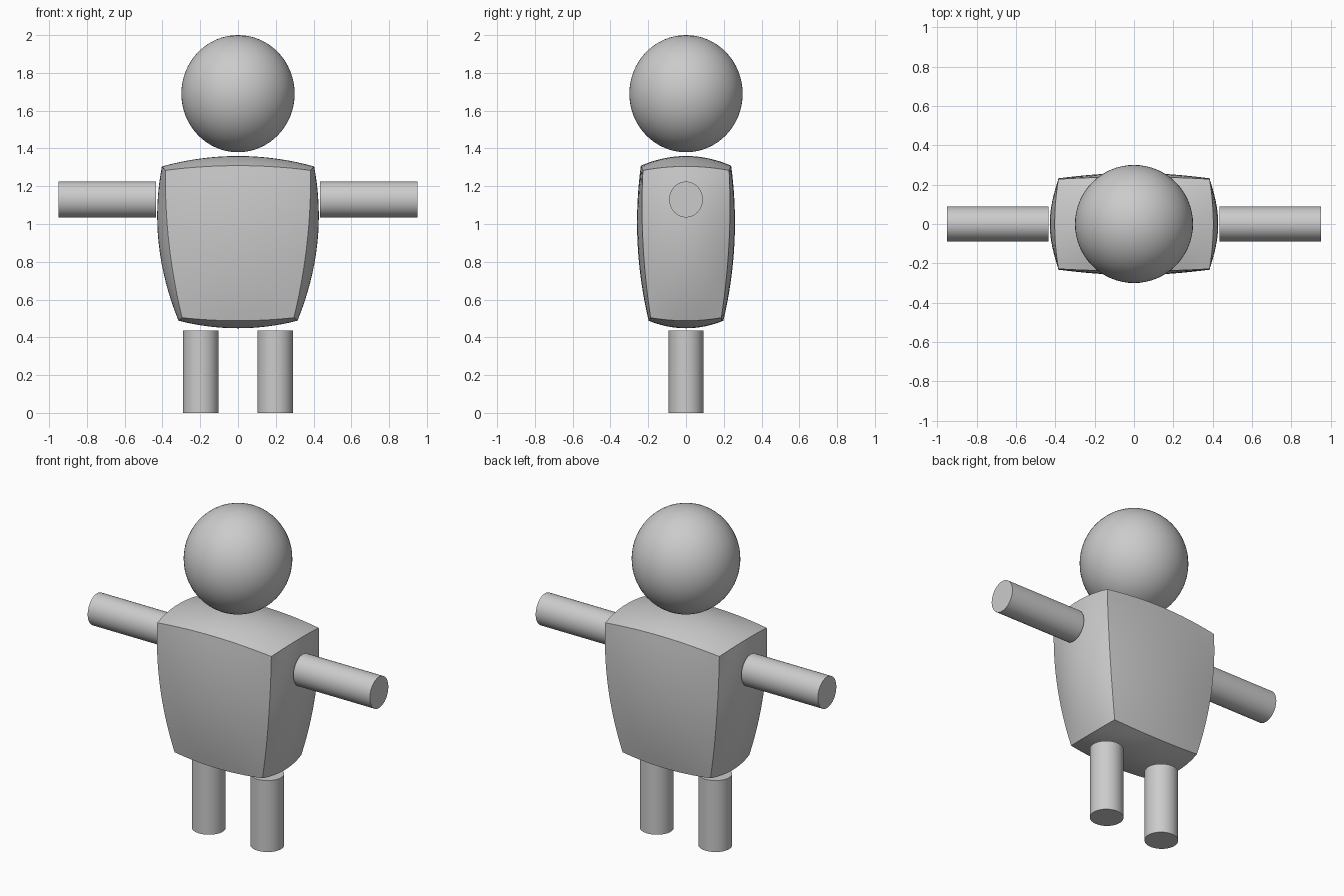
import bpy, bmesh, math

if "Cube" in bpy.data.objects:
    bpy.data.objects.remove(bpy.data.objects["Cube"])

grey = bpy.data.materials.new("light grey")
grey.diffuse_color = (0.6, 0.6, 0.6, 1)
grey.use_nodes = True
grey.node_tree.nodes["Principled BSDF"].inputs["Base Color"].default_value = grey.diffuse_color


def finish(obj, name):
    obj.name = name
    obj.data.materials.append(grey)
    bpy.ops.object.select_all(action='DESELECT')
    obj.select_set(True)
    bpy.context.view_layer.objects.active = obj
    bpy.ops.object.transform_apply(location=False, rotation=True, scale=True)
    bpy.ops.object.shade_smooth_by_angle(angle=math.radians(35))


def cylinder(name, loc, size, rot=(0, 0, 0)):
    bpy.ops.mesh.primitive_cylinder_add(vertices=48, radius=1, depth=1, location=loc, rotation=rot)
    obj = bpy.context.object
    obj.scale = size
    finish(obj, name)


# Head
bpy.ops.mesh.primitive_uv_sphere_add(segments=64, ring_count=32, radius=1, location=(0, 0, 1.69))
bpy.context.object.scale = (0.30, 0.30, 0.31)
finish(bpy.context.object, "head")


# Torso: tapered box, each face bulging outwards
def bulge(base, a, b, ka, kb, kab):
    a, b = 1 - a * a, 1 - b * b
    return base + ka * a + kb * b + kab * a * b


bm = bmesh.new()
bmesh.ops.create_cube(bm, size=2)
bmesh.ops.subdivide_edges(bm, edges=bm.edges[:], cuts=15, use_grid_fill=True)
for vert in bm.verts:
    u, v, w = vert.co
    top = bulge(1.284, u, v, 0.025, 0.021, 0.03)
    bottom = bulge(0.504, u, v, -0.016, -0.016, -0.024)
    vert.co = (u * bulge(0.340 + 0.044 * w, w, v, 0.025, 0.019, 0.036),
               v * bulge(0.2075 + 0.0205 * w, w, u, 0.020, 0.011, 0.018),
               bottom + (top - bottom) * (w + 1) / 2)
mesh = bpy.data.meshes.new("torso")
bm.to_mesh(mesh)
bm.free()
torso = bpy.data.objects.new("torso", mesh)
bpy.context.collection.objects.link(torso)
finish(torso, "torso")

# Arms and legs, one pair each
for side, sx in (("left", -1), ("right", 1)):
    cylinder(side + "_arm", (sx * 0.6925, 0, 1.13), (0.095, 0.089, 0.515), (0, math.pi / 2, 0))
    cylinder(side + "_leg", (sx * 0.197, 0, 0.2175), (0.094, 0.092, 0.435))
